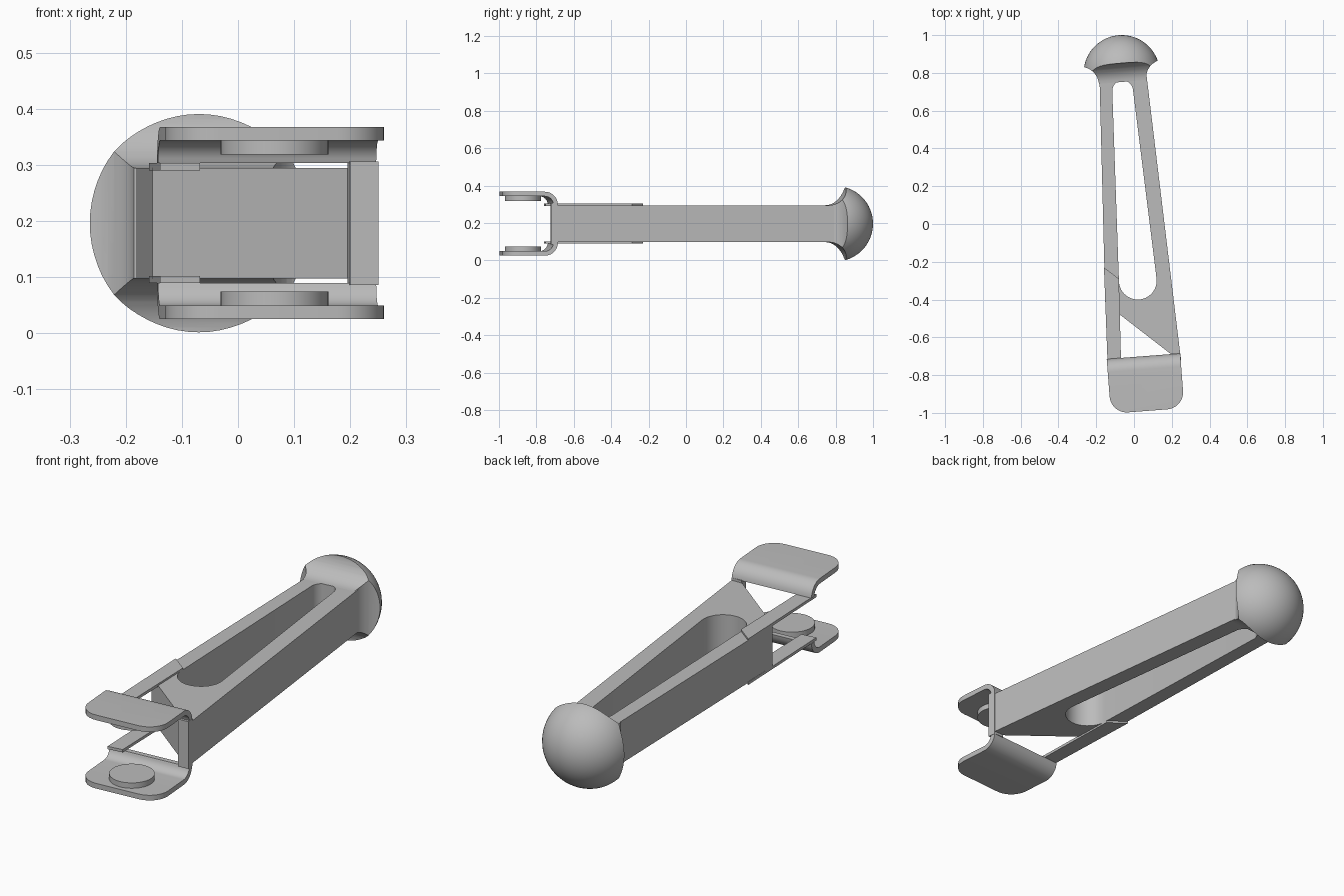
import bpy, bmesh
from math import sin, cos, pi, radians
from mathutils import Matrix, Vector

if "Cube" in bpy.data.objects:
    bpy.data.objects.remove(bpy.data.objects["Cube"], do_unlink=True)

MID = 0.196          # height of the symmetry plane
HALF = 0.0985        # half thickness of the arm

grey = bpy.data.materials.new("plain grey")
grey.use_nodes = True
grey.diffuse_color = (0.5, 0.5, 0.5, 1)
grey.node_tree.nodes["Principled BSDF"].inputs["Base Color"].default_value = (0.5, 0.5, 0.5, 1)


def finish(name, bm, smooth=False):
    bmesh.ops.recalc_face_normals(bm, faces=bm.faces[:])
    mesh = bpy.data.meshes.new(name)
    bm.to_mesh(mesh)
    bm.free()
    mesh.materials.append(grey)
    obj = bpy.data.objects.new(name, mesh)
    bpy.context.collection.objects.link(obj)
    if smooth:
        smooth_shade(obj)
    return obj


def activate(obj):
    bpy.ops.object.select_all(action='DESELECT')
    obj.select_set(True)
    bpy.context.view_layer.objects.active = obj


def smooth_shade(obj):
    activate(obj)
    bpy.ops.object.shade_smooth_by_angle(angle=radians(30))


def loft(rings):
    """Closed solid through rings of equal point count."""
    bm = bmesh.new()
    rows = [[bm.verts.new(p) for p in ring] for ring in rings]
    n = len(rows[0])
    for a, b in zip(rows, rows[1:]):
        for i in range(n):
            j = (i + 1) % n
            bm.faces.new((a[i], a[j], b[j], b[i]))
    bm.faces.new(rows[0])
    bm.faces.new(rows[-1])
    return bm


def prism(name, outline, z0, z1, smooth=False):
    return finish(name, loft([[(x, y, z) for x, y in outline] for z in (z0, z1)]), smooth)


def boolean(obj, cutter, operation):
    cutter.hide_render = True
    mod = obj.modifiers.new("cut", 'BOOLEAN')
    mod.operation, mod.solver, mod.object = operation, 'EXACT', cutter
    activate(obj)
    bpy.ops.object.modifier_apply(modifier=mod.name)
    bpy.data.objects.remove(cutter, do_unlink=True)
    smooth_shade(obj)


def arc(cx, cy, r, start, end, steps):
    angles = [radians(start + (end - start) * i / steps) for i in range(steps + 1)]
    return [(cx + r * cos(a), cy + r * sin(a)) for a in angles]


# Tapered arm with a diagonal front end and a long slot
arm = prism("arm", [(-0.183, 0.79), (-0.152, -0.42), (0.197, -0.69),
                    (0.245, -0.69), (0.066, 0.79)], MID - HALF, MID + HALF)
slot = prism("slot_cutter", arc(-0.06, 0.705, 0.055, 5, 178, 16)
             + arc(0.02, -0.30, 0.1, 178, 365, 24), 0, 0.4)
boolean(arm, slot, 'DIFFERENCE')

# Rounded end: a ball trimmed by a flared square neck
rings = []
sections = [(0.1 * (1 - cos(t)), 0.752 + 0.1 * sin(t))
            for t in (i * pi / 24 for i in range(13))] + [(0.1, 1.05)]
for grow, y in sections:
    hx, hz = 0.125 + grow, HALF + grow
    rings.append([(x * hx, y - 0.798, z * hz)
                  for x, z in ((-1, -1), (1, -1), (1, 1), (-1, 1))])
tilt = Matrix.Translation((-0.065, 0.798, MID)) @ Matrix.Rotation(radians(5), 4, 'Z')
neck = loft(rings)
neck.transform(tilt)
knob = finish("rounded_end", neck)
ball_mesh = bmesh.new()
bmesh.ops.create_uvsphere(ball_mesh, u_segments=64, v_segments=32, radius=0.202)
ball_mesh.transform(tilt @ Matrix.Rotation(pi / 2, 4, 'X'))
boolean(knob, finish("ball_cutter", ball_mesh), 'INTERSECT')

# Post joining the arm to both clip plates
prism("clip_post", [(0.195, -0.685), (0.2, -0.725), (0.25, -0.722), (0.245, -0.685)],
      MID - 0.11, MID + 0.11)

# Paired parts above and below the middle plane
clip_turn = Matrix.Translation((0.05, -0.70, 0)) @ Matrix.Rotation(radians(4.4), 4, 'Z')
for side, label in ((1, "upper"), (-1, "lower")):
    # Thin bridging strip along the side
    prism(label + "_strip", [(-0.159, -0.23), (-0.08, -0.29), (-0.068, -0.75), (-0.139, -0.76)],
          MID + side * 0.094, MID + side * 0.107)

    # Bent clip plate with rounded front corners
    outer = arc(-0.07, 0.101, 0.07, 0, 90, 10)
    inner = arc(-0.07, 0.101, 0.046, 90, 0, 10)
    profile = [(0, 0.107)] + outer + [(-0.29, 0.171), (-0.29, 0.147)] + inner + [(-0.024, 0.107)]
    # keep the bend above the lower lip
    profile = [(y, max(z, 0.107)) for y, z in profile if z > 0.1071 or z == 0.107]
    bm = loft([[(x, y, MID + side * z) for y, z in profile] for x in (-0.195, 0.195)])
    corners = [e for e in bm.edges
               if all(v.co.y < -0.28 for v in e.verts)
               and abs(e.verts[0].co.x - e.verts[1].co.x) < 0.001]
    bmesh.ops.bevel(bm, geom=corners, offset=0.09, segments=8, profile=0.5, affect='EDGES')
    bm.transform(clip_turn)
    finish(label + "_clip_plate", bm, True)

    # Round pad on the inner face of the plate
    prism(label + "_pad", arc(0.065, -0.872, 0.096, 0, 352.5, 47),
          MID + side * 0.122, MID + side * 0.148, True)
